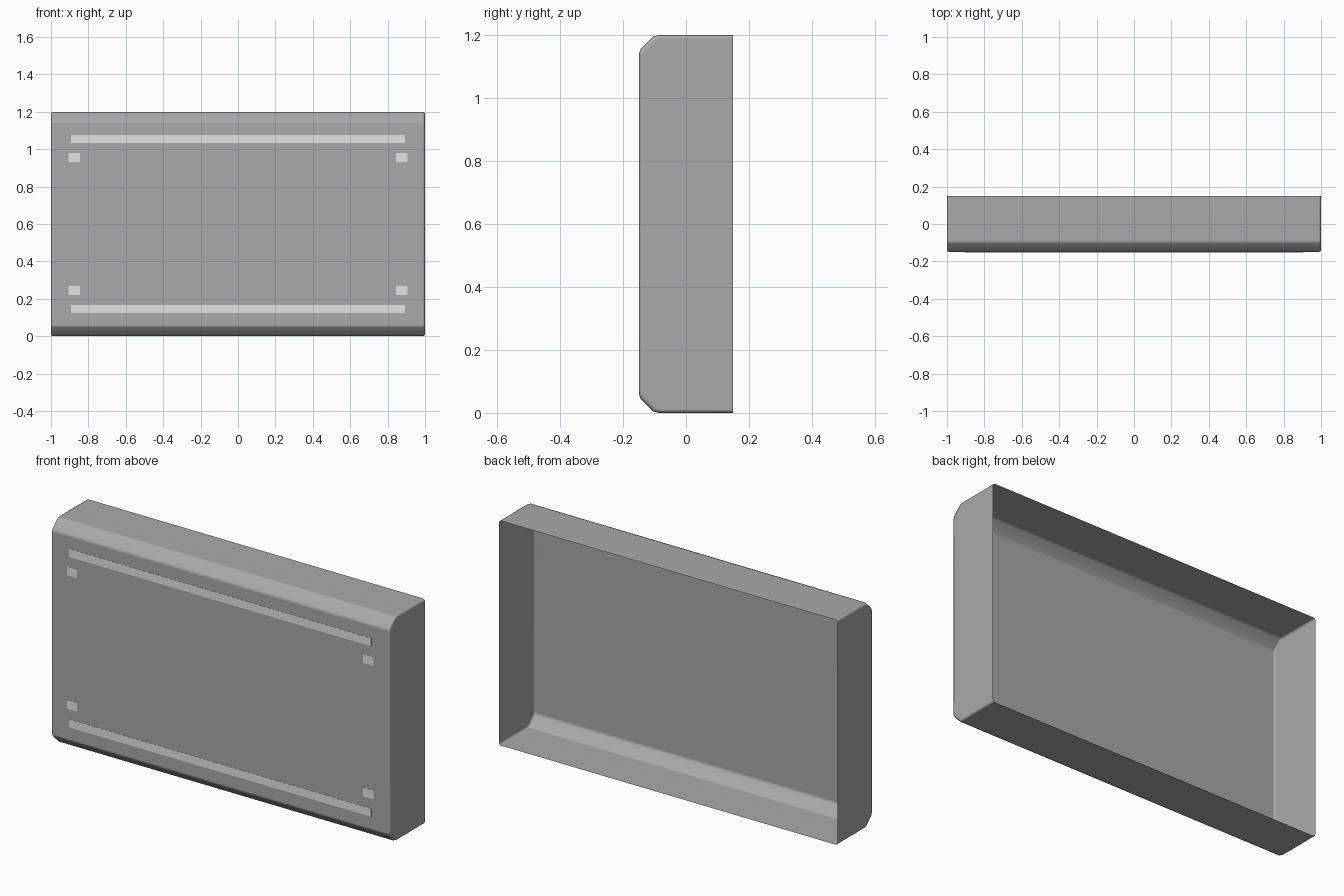
import bpy
import bmesh

cube = bpy.data.objects.get("Cube")
if cube:
    bpy.data.objects.remove(cube)

HEIGHT, BACK, FRONT = 1.2, 0.15, -0.15


def make_material(name, value):
    mat = bpy.data.materials.new(name)
    mat.use_nodes = True
    color = (value, value, value, 1)
    mat.diffuse_color = color
    mat.node_tree.nodes["Principled BSDF"].inputs["Base Color"].default_value = color
    return mat


def add_object(name, bm, mat):
    mesh = bpy.data.meshes.new(name)
    bm.to_mesh(mesh)
    bm.free()
    mesh.materials.append(mat)
    obj = bpy.data.objects.new(name, mesh)
    bpy.context.collection.objects.link(obj)
    return obj


grey = make_material("mid grey", 0.4)
pale = make_material("pale grey", 0.78)

# Housing: open-backed sheet with softened chamfers, narrowing slightly at each end
lower = [(BACK, 0), (-0.088, 0), (-0.104, 0.005), (-0.145, 0.046), (FRONT, 0.062)]
profile = lower + [(y, HEIGHT - z) for y, z in reversed(lower)]
half = HEIGHT / 2
depth = BACK - FRONT
ends = [(1, 0.012), (0.9965, 0.0035), (0.988, 0)]
sections = [(-x, d) for x, d in ends] + [(x, d) for x, d in reversed(ends)]

bm = bmesh.new()
rings = []
for x, inset in sections:
    sy, sz = 1 - inset / depth, 1 - inset / half
    rings.append([bm.verts.new((x, BACK + (y - BACK) * sy, half + (z - half) * sz))
                  for y, z in profile])
for a, b in zip(rings, rings[1:]):
    for i in range(len(profile) - 1):
        bm.faces.new((a[i], b[i], b[i + 1], a[i + 1]))
bm.faces.new(rings[0])
bm.faces.new(rings[-1])
bmesh.ops.recalc_face_normals(bm, faces=bm.faces[:])
front_face = max(bm.faces, key=lambda f: f.calc_area())
if front_face.normal.y > 0:
    bmesh.ops.reverse_faces(bm, faces=bm.faces[:])

housing = add_object("housing", bm, grey)
bpy.ops.object.select_all(action="DESELECT")
housing.select_set(True)
bpy.context.view_layer.objects.active = housing
bpy.ops.object.shade_smooth_by_angle(angle=0.87)
weighted = housing.modifiers.new("Weighted Normal", "WEIGHTED_NORMAL")
weighted.keep_sharp = True


def plate(name, x, z, width, height):
    """Thin pale plate lying on the front of the housing."""
    bm = bmesh.new()
    bmesh.ops.create_cube(bm, size=1)
    bmesh.ops.scale(bm, vec=(width, 0.001, height), verts=bm.verts)
    bmesh.ops.translate(bm, vec=(x, FRONT - 0.0006, z), verts=bm.verts)
    add_object(name, bm, pale)


# Long strips and corner squares, mirrored about the middle
for row, side in (("upper", 1), ("lower", -1)):
    plate(row + "_strip", 0, half + side * 0.455, 1.786, 0.043)
    for name, sx in (("left", 1), ("right", -1)):
        plate(f"{row}_{name}_square", sx * 0.875, half + side * 0.356, 0.06, 0.048)
